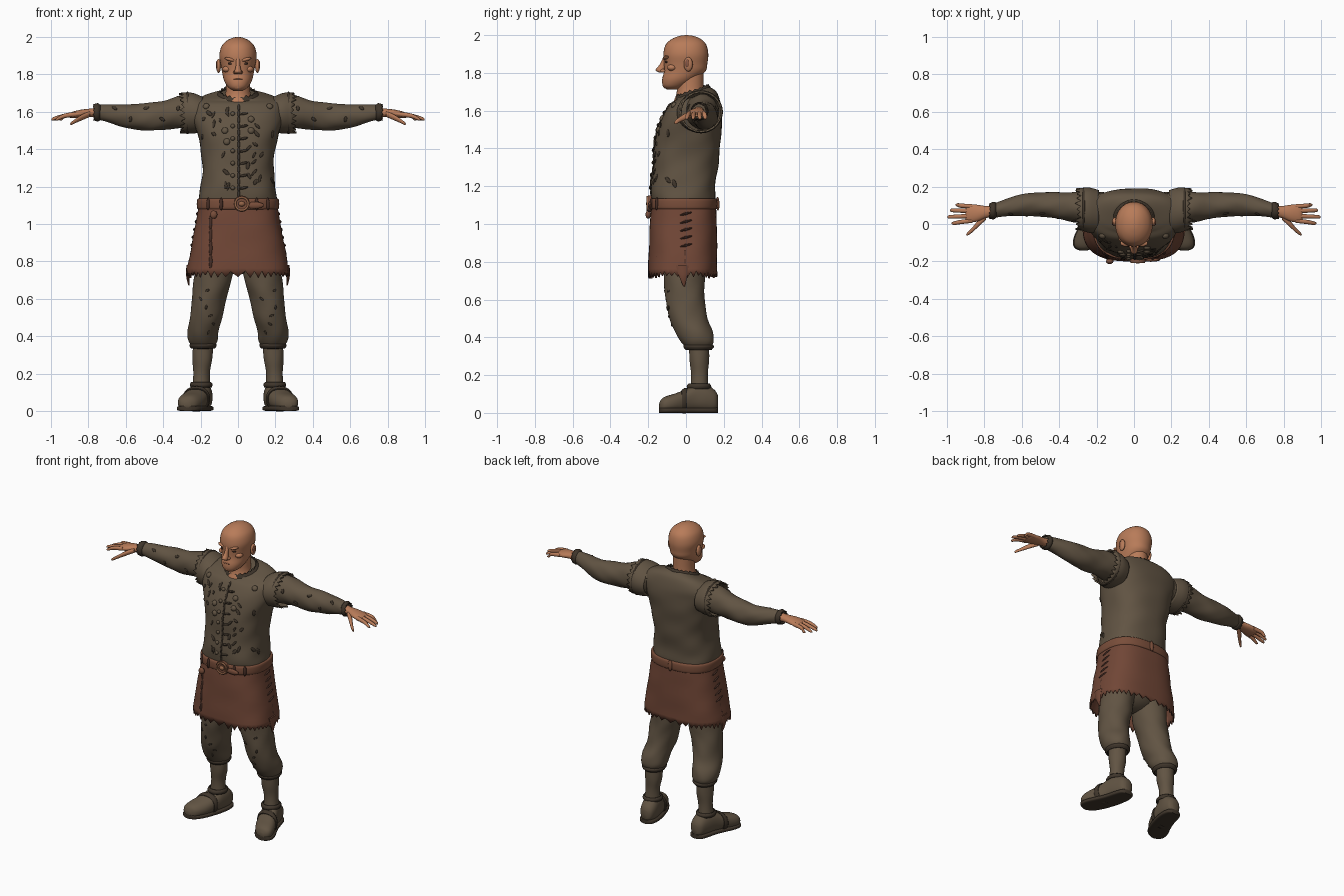
import bpy
import bmesh
import math
import random
from mathutils import Vector, Matrix
from mathutils.bvhtree import BVHTree

random.seed(4)
default = bpy.data.objects.get("Cube")
if default:
    bpy.data.objects.remove(default, do_unlink=True)


def material(name, r, g, b):
    mat = bpy.data.materials.new(name)
    mat.use_nodes = True
    mat.diffuse_color = (r, g, b, 1)
    shader = mat.node_tree.nodes["Principled BSDF"]
    shader.inputs["Base Color"].default_value = (r, g, b, 1)
    shader.inputs["Roughness"].default_value = 0.8
    return mat


skin = material("warm skin", .48, .2, .1)
lip_skin = material("shaded skin", .27, .1, .055)
eye_dark = material("dark eye", .06, .03, .02)
cloth = material("grey brown cloth", .12, .088, .056)
cloth_dark = material("dark cloth", .05, .036, .024)
leather = material("red brown leather", .165, .062, .037)
leather_dark = material("dark leather", .06, .026, .018)
belt_leather = material("belt leather", .19, .075, .042)
buckle_tan = material("buckle tan", .3, .13, .065)


def finish(name, bm, mat):
    bmesh.ops.recalc_face_normals(bm, faces=bm.faces[:])
    mesh = bpy.data.meshes.new(name)
    bm.to_mesh(mesh)
    mesh.materials.append(mat)
    obj = bpy.data.objects.new(name, mesh)
    bpy.context.scene.collection.objects.link(obj)
    return obj


def spline(rings, steps):
    """Catmull-Rom interpolation of ring tuples."""
    rows = [tuple(r) + (0,) * (6 - len(r)) for r in rings]
    out = []
    for i in range(len(rows) - 1):
        quad = zip(rows[max(i - 1, 0)], rows[i], rows[i + 1], rows[min(i + 2, len(rows) - 1)])
        quad = list(quad)
        for s in range(steps):
            u = s / steps
            out.append([b + .5 * u * (c - a + u * (2 * a - 5 * b + 4 * c - d + u * (3 * (b - c) + d - a)))
                        for a, b, c, d in quad])
    return out + [list(rows[-1])]


surfaces = {}


def loft(name, mat, axis, rings, n=32, power=2, fold=0, jag=0, side=1, shell=0, steps=4):
    """Rings are (position on axis, centre a, centre b, radius a, radius b, tilt)."""
    bm = bmesh.new()
    rows = spline(rings, steps)
    direction = math.copysign(1, rows[-1][0] - rows[0][0])
    loops = []
    for k, (t, a, b, ra, rb, tilt) in enumerate(rows):
        loop = []
        for i in range(n):
            ang = math.tau * i / n
            c, s = math.cos(ang), math.sin(ang)
            c = math.copysign(abs(c) ** (2 / power), c)
            s = math.copysign(abs(s) ** (2 / power), s)
            f = 1 + fold * (math.sin(3 * ang + 31 * t) + .7 * math.sin(5 * ang - 43 * t))
            p, q = a + max(ra, .001) * c * f, b + max(rb, .001) * s * f
            h = t + tilt * rb * s
            if jag and k == len(rows) - 1:
                h += direction * jag * (random.uniform(.5, 1) if i % 2 else random.uniform(-.2, .1))
            x, y, z = {"x": (h, p, q), "y": (p, h, q), "z": (p, q, h)}[axis]
            loop.append(bm.verts.new((x * side, y, z)))
        loops.append(loop)
    for lo, hi in zip(loops, loops[1:]):
        for i in range(n):
            j = (i + 1) % n
            bm.faces.new((lo[i], lo[j], hi[j], hi[i]))
    if not shell:
        bm.faces.new(loops[0])
        bm.faces.new(loops[-1])
    obj = finish(name, bm, mat)
    surfaces[name] = BVHTree.FromBMesh(bm)
    bm.free()
    if shell:
        mod = obj.modifiers.new("thickness", "SOLIDIFY")
        mod.thickness, mod.offset = shell, 0
    return obj


def blob(name, mat, place, size, turn=None):
    bm = bmesh.new()
    bmesh.ops.create_uvsphere(bm, u_segments=14, v_segments=8, radius=1)
    turn = turn or Matrix.Identity(4)
    bm.transform(Matrix.Translation(place) @ turn @ Matrix.Diagonal((*size, 1)))
    obj = finish(name, bm, mat)
    bm.free()
    return obj


def stick(name, mat, target, origin, direction, size, spin=0.0):
    """Lay a flat blob on the target where a ray meets it."""
    hit, normal, _, _ = surfaces[target].ray_cast(Vector(origin), Vector(direction))
    if hit:
        if normal.dot(Vector(direction)) > 0:
            normal = -normal
        turn = normal.to_track_quat("Z", "Y").to_matrix().to_4x4()
        blob(name, mat, hit, size, turn @ Matrix.Rotation(spin, 4, "Z"))


FRONT = (0, 1, 0)

# Head and neck
loft("head", skin, "z", [
    (1.712, 0, -.07, .025, .03), (1.73, 0, -.062, .052, .06), (1.765, 0, -.036, .074, .09),
    (1.81, 0, -.006, .085, .11), (1.85, 0, -.002, .092, .115), (1.9, 0, -.001, .1, .119),
    (1.95, 0, 0, .088, .107), (1.98, 0, .002, .06, .076), (1.996, 0, .003, .027, .035),
    (2, 0, .003, .001, .001)], n=40, power=2.1)
loft("neck", skin, "z", [(1.6, 0, .02, .1, .1), (1.65, 0, .02, .085, .085),
                         (1.7, 0, .022, .066, .071), (1.8, 0, .022, .064, .072)])

# Face
loft("nose", skin, "z", [(1.885, 0, -.108, .012, .012), (1.845, 0, -.122, .012, .017),
                         (1.816, 0, -.137, .019, .024), (1.803, 0, -.128, .017, .016)], n=16)
blob("upper_lip", lip_skin, (0, -.114, 1.774), (.028, .013, .005))
blob("lower_lip", lip_skin, (0, -.112, 1.762), (.023, .014, .006))
blob("chin", skin, (0, -.1, 1.735), (.03, .024, .02))
for side, word in ((1, "left"), (-1, "right")):
    tilt = Matrix.Rotation(-.25 * side, 4, "Y")
    blob(word + "_brow", skin, (.04 * side, -.103, 1.879), (.034, .018, .01), tilt)
    blob(word + "_eye", eye_dark, (.037 * side, -.1, 1.858), (.018, .012, .007))
    blob(word + "_cheek", skin, (.058 * side, -.074, 1.828), (.026, .026, .018))
    blob(word + "_ear", skin, (.104 * side, .012, 1.845), (.013, .024, .038))
    blob(word + "_ear_hollow", lip_skin, (.114 * side, .006, 1.85), (.005, .012, .021))
    blob(word + "_nostril", skin, (.016 * side, -.122, 1.811), (.01, .015, .009))

# Tunic body with ragged collar
loft("tunic", cloth, "z", [
    (1.08, 0, -.01, .195, .155), (1.13, 0, -.014, .208, .168), (1.2, 0, -.015, .2, .17),
    (1.3, 0, -.003, .19, .172), (1.4, 0, .006, .2, .174), (1.5, 0, .018, .222, .17),
    (1.58, 0, .036, .25, .154), (1.64, 0, .052, .25, .132), (1.68, 0, .056, .19, .105, .2),
    (1.694, 0, .036, .105, .088, .35)], n=56, power=2.5, fold=.009)
loft("collar", cloth_dark, "z", [(1.68, 0, .036, .112, .094, .35), (1.692, 0, .036, .106, .09, .35),
                                 (1.702, 0, .034, .094, .084, .35)], n=40, jag=.012, shell=.008)

# Front closure, studs and tears on the tunic
for i in range(15):
    z = 1.16 + i * .033
    stick("front_seam", cloth_dark, "tunic", (.004, -1, z), FRONT, (.007, .021, .006))
    if i % 2:
        stick("toggle", cloth_dark, "tunic", (.03, -1, z), FRONT, (.024, .007, .009), .2)
        stick("toggle_knot", cloth, "tunic", (-.028, -1, z), FRONT, (.012, .012, .012))
for i in range(30):
    x = random.uniform(.05, .2) * (-1) ** i
    stick("tunic_tear", cloth_dark, "tunic", (x, -1, random.uniform(1.18, 1.64)), FRONT,
          (random.uniform(.006, .011), random.uniform(.012, .024), .005), random.uniform(-1, 1))
for x, z in ((-.07, 1.5), (.07, 1.5), (-.06, 1.44), (.07, 1.56), (-.17, 1.63), (.17, 1.63)):
    stick("tunic_stud", cloth, "tunic", (x, -1, z), FRONT, (.018, .018, .012))

# Leather skirt with ragged hem
loft("skirt", leather, "z", [
    (1.1, 0, -.012, .205, .166), (1, 0, -.014, .222, .172), (.85, 0, -.016, .25, .176),
    (.745, 0, -.018, .268, .178)], n=84, power=2.7, fold=.005, jag=.035, shell=.01)
for i in range(34):
    stick("skirt_tear", leather_dark, "skirt",
          (random.uniform(-.22, .22), -1, random.uniform(.78, 1.05)), FRONT,
          (random.uniform(.006, .013), random.uniform(.012, .026), .005), random.uniform(-1.4, 1.4))
for i in range(4):
    stick("hanging_strap", leather_dark, "skirt", (-.145, -1, .8 + i * .07), FRONT, (.011, .045, .011))
blob("strap_knob", belt_leather, (-.13, -.2, 1.05), (.02, .014, .022))

# Side slits, lacing and loose corners
for side, word in ((1, "left"), (-1, "right")):
    for i in range(8):
        z = .76 + i * .042
        stick(word + "_slit", leather_dark, "skirt", (side, -.005, z), (-side, 0, 0), (.006, .026, .006))
        if i > 2:
            stick(word + "_lace", leather_dark, "skirt", (side, 0, z), (-side, 0, 0),
                  (.036, .007, .012), .25)
    loft(word + "_loose_corner", leather, "z", [(.78, .264, -.02, .012, .035), (.72, .268, -.015, .009, .022),
                                               (.67, .262, -.01, .003, .004)], n=10, side=side)

# Belt, loops and buckle
loft("belt", belt_leather, "z", [(1.078, 0, -.013, .206, .166), (1.084, 0, -.013, .219, .179),
                                (1.13, 0, -.013, .219, .179), (1.136, 0, -.013, .206, .166)],
     n=56, power=2.5)
for x in (-.16, -.09, .1, .16):
    stick("belt_loop", leather_dark, "belt", (x, -1, 1.107), FRONT, (.01, .034, .009))
stick("back_belt_loop", belt_leather, "belt", (0, 1, 1.107), (0, -1, 0), (.014, .036, .01))
loft("buckle_plate", belt_leather, "y", [(-.18, .02, 1.108, .044, .044), (-.2, .02, 1.108, .044, .044)],
     n=24, steps=1)
loft("buckle_ring", buckle_tan, "y", [(-.19, .02, 1.108, .038, .038), (-.207, .02, 1.108, .034, .034)],
     n=24, shell=.01)
blob("buckle_boss", buckle_tan, (.02, -.2, 1.108), (.018, .012, .014))
blob("belt_tip", belt_leather, (.09, -.192, 1.1), (.05, .01, .018))

# Trouser seat
blob("trouser_seat", cloth, (0, -.01, .86), (.19, .125, .13))

for side, word in ((1, "left"), (-1, "right")):
    def limb(part, mat, axis, rings, **options):
        loft(word + "_" + part, mat, axis, rings, side=side, **options)

    # Sleeve, ragged armhole and cuff
    limb("sleeve", cloth, "x", [
        (.18, .08, 1.59, .09, .09), (.3, .09, 1.598, .083, .088), (.4, .098, 1.582, .071, .077),
        (.5, .104, 1.572, .065, .073), (.6, .102, 1.577, .058, .062), (.7, .083, 1.592, .044, .047),
        (.76, .07, 1.597, .037, .038)], fold=.022)
    limb("armhole", cloth, "x", [(.19, .066, 1.585, .11, .09), (.24, .074, 1.592, .116, .103),
                                 (.285, .08, 1.594, .107, .105)],
         n=44, jag=.03, shell=.01)
    limb("armhole_trim", cloth_dark, "x", [(.262, .079, 1.594, .108, .105), (.27, .079, 1.594, .114, .112),
                                           (.278, .079, 1.594, .107, .104)], shell=.004)
    limb("cuff", cloth_dark, "x", [(.738, .074, 1.596, .036, .038), (.75, .072, 1.597, .044, .046),
                                   (.768, .069, 1.597, .039, .041)], n=24, jag=.008, shell=.006)
    for i in range(5):
        x = .32 + i * .085
        stick(word + "_sleeve_tear", cloth_dark, word + "_sleeve",
              (x * side, -1, 1.59 + .03 * (-1) ** i), FRONT, (.009, .016, .005), i)

    # Hand
    limb("palm", skin, "x", [(.73, .07, 1.597, .028, .027), (.79, .064, 1.594, .032, .023),
                             (.84, .058, 1.59, .045, .021), (.885, .056, 1.583, .048, .017),
                             (.9, .056, 1.58, .04, .011)], n=24)
    for y, reach, spread in ((.094, .955, .008), (.07, .985, .003), (.043, .998, -.005), (.018, .975, -.014)):
        limb("finger", skin, "x", [
            (.865, y, 1.587, .012, .013), (.925, y + spread / 2, 1.579, .0115, .012),
            (reach - .012, y + spread, 1.563, .0095, .009), (reach, y + spread, 1.558, .003, .003)], n=12)
    limb("thumb", skin, "x", [(.79, .04, 1.588, .016, .015), (.83, .005, 1.572, .018, .016),
                              (.865, -.032, 1.553, .013, .012), (.89, -.053, 1.538, .009, .009),
                              (.897, -.058, 1.534, .002, .003)], n=14)

    # Baggy trouser leg and gathered hem
    limb("trouser_leg", cloth, "z", [
        (.86, .115, -.01, .105, .115), (.7, .135, -.01, .101, .108), (.6, .155, -.003, .092, .103),
        (.5, .17, .012, .086, .101), (.43, .186, .042, .083, .1), (.38, .188, .06, .079, .088),
        (.348, .187, .066, .062, .068)], n=40, fold=.016)
    limb("trouser_hem", cloth_dark, "z", [(.362, .187, .066, .064, .072), (.35, .187, .067, .07, .078),
                                          (.335, .187, .067, .06, .066)], shell=.006)
    for i in range(6):
        stick(word + "_knee_tear", cloth_dark, word + "_trouser_leg",
              ((.12 + random.random() * .09) * side, -1, .42 + i * .045), FRONT, (.006, .013, .005), i)

    # Stocking and shoe
    limb("stocking", cloth, "z", [(.37, .188, .068, .054, .053), (.28, .19, .07, .053, .052),
                                  (.2, .195, .072, .044, .044), (.1, .198, .07, .05, .05)], fold=.012)
    shoe = [(.17, .186, .06, .02, .03), (.155, .187, .065, .042, .052), (.11, .191, .076, .055, .073),
            (.05, .203, .077, .06, .074), (0, .22, .064, .064, .061), (-.06, .245, .053, .068, .049),
            (-.105, .262, .046, .06, .042), (-.13, .268, .04, .042, .033), (-.142, .27, .034, .015, .015)]
    limb("shoe", cloth, "y", shoe, power=2.3, fold=.008)
    limb("sole", cloth_dark, "y", [(y, x, .014, w + .005, .014) for y, x, _, w, _ in shoe], power=4)
    limb("shoe_collar", cloth_dark, "z", [(.128, .197, .068, .054, .058), (.142, .197, .069, .058, .062),
                                          (.154, .197, .07, .05, .052)], shell=.006)
    limb("shoe_strap", cloth_dark, "y", [(.005, .22, .066, .066, .064), (-.008, .223, .064, .07, .064),
                                         (-.022, .228, .06, .068, .058)], shell=.006, power=2.3)

# Smooth shading with crisp edges
bpy.ops.object.select_all(action="DESELECT")
for obj in bpy.context.scene.objects:
    if obj.type == "MESH":
        obj.select_set(True)
        bpy.context.view_layer.objects.active = obj
bpy.ops.object.shade_smooth_by_angle(angle=math.radians(50))
